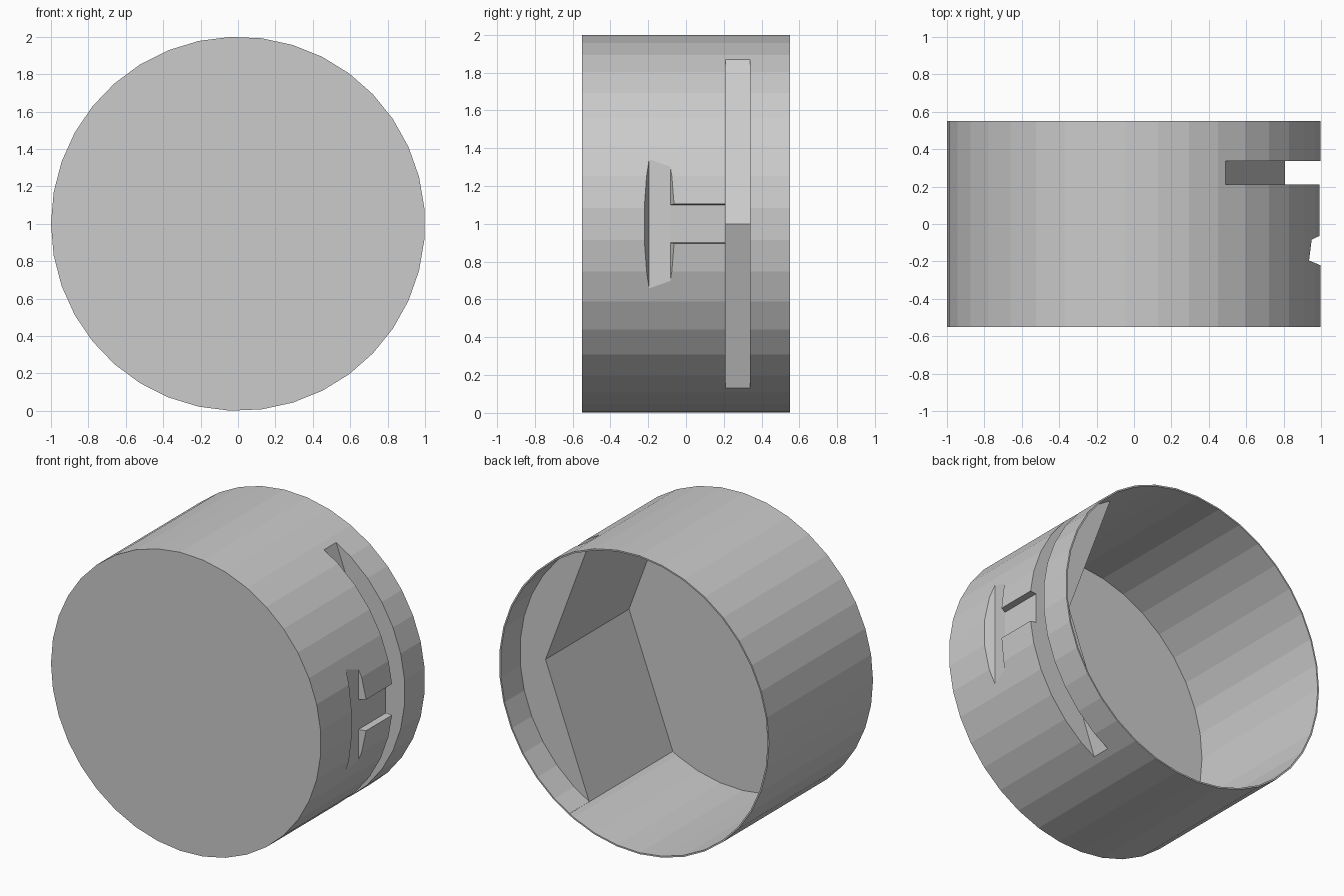
import bpy, bmesh, math
from mathutils import Vector

if "Cube" in bpy.data.objects:
    bpy.data.objects.remove(bpy.data.objects["Cube"])

SIDES = 37
STEP = 2 * math.pi / SIDES


def prism(name, pts, place, a, b):
    """Extrude a 2D outline between a and b; place maps (u, v, w) to x, y, z."""
    bm = bmesh.new()
    rings = [[bm.verts.new(place(u, v, w)) for u, v in pts] for w in (a, b)]
    n = len(pts)
    bm.faces.new(rings[0])
    bm.faces.new(rings[1])
    for i in range(n):
        j = (i + 1) % n
        bm.faces.new((rings[0][i], rings[0][j], rings[1][j], rings[1][i]))
    bmesh.ops.recalc_face_normals(bm, faces=bm.faces)
    me = bpy.data.meshes.new(name)
    bm.to_mesh(me)
    bm.free()
    ob = bpy.data.objects.new(name, me)
    bpy.context.collection.objects.link(ob)
    return ob


def along_y(u, v, w):
    return Vector((u, w, v + 1))


def along_z(u, v, w):
    return Vector((u, v, w + 1))


def circle(r):
    return [(r * math.cos((i + .5) * STEP), r * math.sin((i + .5) * STEP))
            for i in range(SIDES)]


def cut(target, cutter):
    cutter.hide_render = True
    m = target.modifiers.new("cut", 'BOOLEAN')
    m.operation = 'DIFFERENCE'
    m.solver = 'EXACT'
    m.object = cutter
    bpy.context.view_layer.objects.active = target
    bpy.ops.object.modifier_apply(modifier=m.name)
    bpy.data.objects.remove(cutter)


# drum body
body = prism("drum_housing", circle(1), along_y, -.55, .55)

# main cavity, with a bent inner wall on the right
inner = circle(.99)
cavity = [(.8, 0), (.476, .866)] + inner[6:31] + [(.476, -.866)]
cut(body, prism("cavity_cutter", cavity, along_y, -.54, .7))

# open back rim
cut(body, prism("rim_cutter", inner, along_y, .343, .75))

# long slot down to the bent wall
slot = [(.808, 0), (.444, .995), (1.3, .995), (1.3, -.995), (.444, -.995)]
cut(body, prism("slot_cutter", slot, along_y, .21, .338))

# upright notch with sloping sides
notch = [(1.065, -.03), (.95, -.083), (.936, -.195), (1.065, -.25)]
cut(body, prism("notch_cutter", notch, along_z, -.6, .6))

# channel joining the notch to the slot
channel = [(.95, -.1), (1.1, -.115), (1.1, .115), (.95, .1)]
cut(body, prism("channel_cutter", channel, along_y, -.1, .25))
